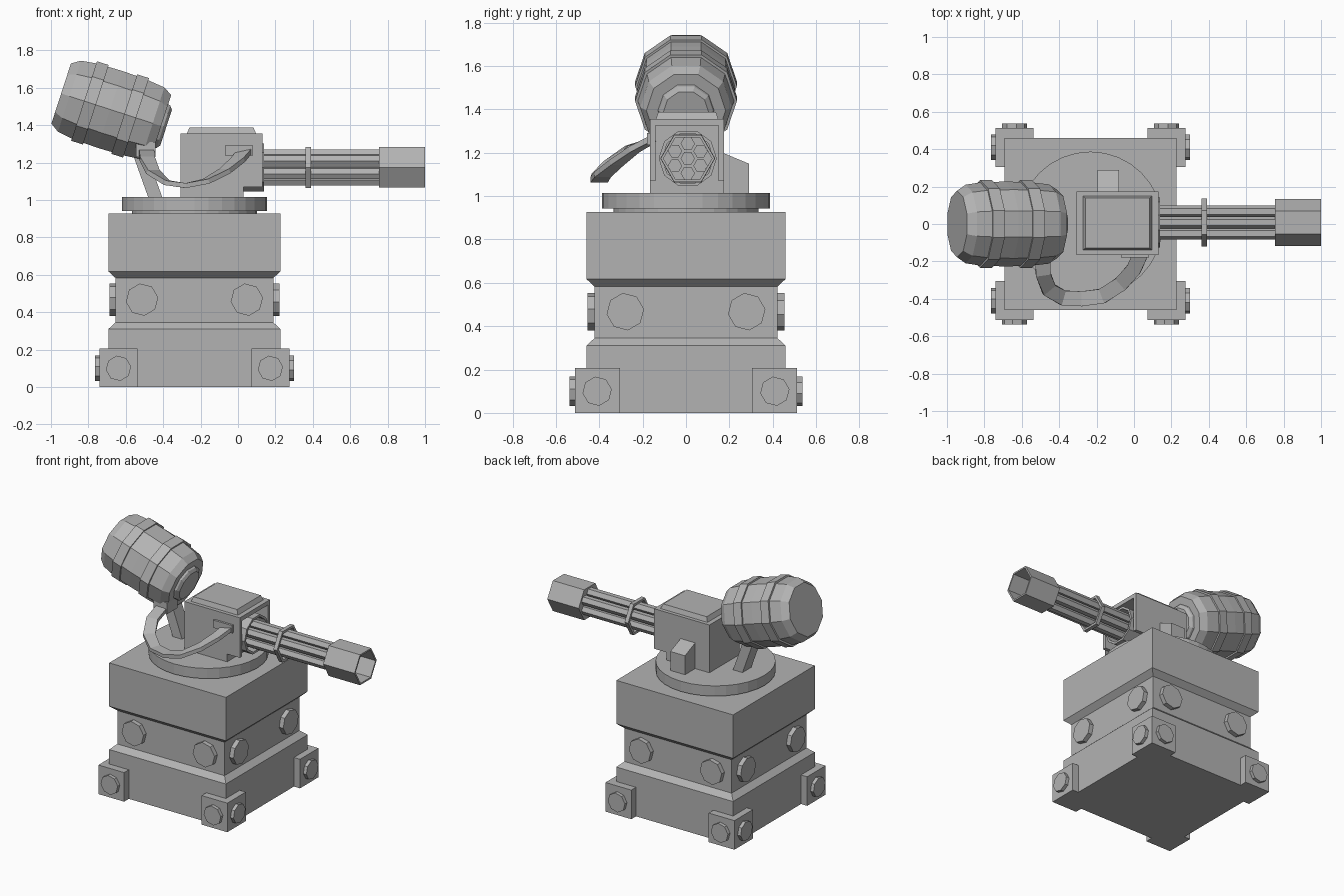
import bpy, bmesh, math
from mathutils import Matrix, Vector

if "Cube" in bpy.data.objects:
    bpy.data.objects.remove(bpy.data.objects["Cube"])

grey = bpy.data.materials.new("plain grey")
grey.diffuse_color = (0.45, 0.45, 0.45, 1)
grey.use_nodes = True
grey.node_tree.nodes["Principled BSDF"].inputs["Base Color"].default_value = grey.diffuse_color
CX = -0.233   # centre of the pedestal


def finish(name, bm):
    bmesh.ops.recalc_face_normals(bm, faces=bm.faces)
    me = bpy.data.meshes.new(name)
    bm.to_mesh(me)
    bm.free()
    me.materials.append(grey)
    ob = bpy.data.objects.new(name, me)
    bpy.context.collection.objects.link(ob)
    return ob


def box(name, lo, hi):
    bm = bmesh.new()
    bmesh.ops.create_cube(bm, size=1)
    for v in bm.verts:
        v.co = [lo[i] + (v.co[i] + 0.5) * (hi[i] - lo[i]) for i in range(3)]
    return finish(name, bm)


def lathe(name, profile, n, origin=(0, 0, 0), rot=None, start=90, closed=False):
    """Profile of (height, radius) turned round local z; closed makes a hollow ring."""
    bm = bmesh.new()
    m = Matrix.Translation(origin) @ (rot.to_4x4() if rot else Matrix())
    rings = []
    for h, r in profile:
        angs = [math.radians(start) + math.tau * i / n for i in range(n)]
        rings.append([bm.verts.new(m @ Vector((r * math.cos(a), r * math.sin(a), h))) for a in angs])
    pairs = list(zip(rings, rings[1:]))
    if closed:
        pairs.append((rings[-1], rings[0]))
    else:
        bm.faces.new(rings[0])
        bm.faces.new(rings[-1])
    for a, b in pairs:
        for i in range(n):
            j = (i + 1) % n
            bm.faces.new((a[i], a[j], b[j], b[i]))
    return finish(name, bm)


def extrude_profile(name, pts, y0, y1):
    """Outline in x-z, extruded along y."""
    bm = bmesh.new()
    a = [bm.verts.new((x, y0, z)) for x, z in pts]
    b = [bm.verts.new((x, y1, z)) for x, z in pts]
    bm.faces.new(a)
    bm.faces.new(b)
    for i in range(len(pts)):
        j = (i + 1) % len(pts)
        bm.faces.new((a[i], a[j], b[j], b[i]))
    return finish(name, bm)


def bolt(name, pos, direction, r, depth):
    q = Vector(direction).to_track_quat('Z', 'Y').to_matrix()
    lathe(name, [(-0.01, r), (depth, r)], 8, pos, q, 8)


# Pedestal: square profile with a narrower waist
S = math.sqrt(2)
lathe("pedestal", [(0, .46*S), (.31, .46*S), (.345, .422*S), (.583, .422*S),
                   (.618, .46*S), (.927, .46*S)], 4, (CX, 0, 0), None, 45)

# Corner feet and their bolts
for sx in (-1, 1):
    for sy in (-1, 1):
        xs = sorted((CX + sx * .305, CX + sx * .508))
        ys = sorted((sy * .305, sy * .513))
        box("corner_foot", (xs[0], ys[0], 0), (xs[1], ys[1], .207))
        bolt("foot_bolt", (CX + sx * .508, sy * .41, .1), (sx, 0, 0), .068, .024)
        bolt("foot_bolt", (CX + sx * .406, sy * .513, .1), (0, sy, 0), .068, .024)
        # Waist bolts
        bolt("waist_bolt", (CX + sx * .422, sy * .28, .467), (sx, 0, 0), .087, .032)
        bolt("waist_bolt", (CX + sx * .28, sy * .422, .467), (0, sy, 0), .087, .032)

# Turntable
lathe("turntable_neck", [(.92, .335), (.945, .335)], 32, (CX, 0, 0))
lathe("turntable", [(.942, .387), (1.015, .387)], 32, (CX, 0, 0))

# Gun housing: body, hood sides, roof with raised lid
Y0, Y1 = -.165, .175
box("gun_housing", (-.307, Y0, 1.01), (.03, Y1, 1.355))
box("hood_side_left", (.03, Y0, 1.07), (.13, Y0 + .025, 1.33))
box("hood_side_right", (.03, Y1 - .025, 1.07), (.13, Y1, 1.33))
box("hood_roof", (.03, Y0, 1.325), (.13, Y1, 1.355))
bm = bmesh.new()
bmesh.ops.create_cube(bm, size=1)
for v in bm.verts:
    k = 1 if v.co.z < 0 else .92
    v.co = (-.0885 + v.co.x * .372 * k, .005 + v.co.y * .29 * k, 1.37 + v.co.z * .035)
finish("roof_lid", bm)

# Side box on the back of the housing with a sloping top
side = extrude_profile("side_box", [(.17, 1.01), (.29, 1.01), (.29, 1.15), (.17, 1.2)], .08, .195)
for v in side.data.vertices:          # turn the profile from x-z to y-z
    x, y, z = v.co
    v.co = (-y, x, z)
side.data.flip_normals()
side.data.flip_normals()

# Rotary gun along x
along_x = Matrix.Rotation(math.radians(90), 3, 'Y')
G = (0, .008, 1.174)
lathe("gun_collar", [(.02, .134), (.14, .134), (.14, .118), (.05, .118)], 10, G, along_x)
for i in range(7):
    a = math.tau * i / 6
    r = .068 if i < 6 else 0
    lathe("gun_barrel", [(.03, .033), (.78, .033)], 6,
          (0, G[1] + r * math.sin(a), G[2] + r * math.cos(a)), along_x)
lathe("barrel_clamp", [(.362, .127), (.39, .127), (.39, .108), (.362, .108)], 6, G, along_x, closed=True)
lathe("muzzle", [(.753, .125), (1.0, .125), (1.0, .112), (.765, .112)], 6, G, along_x)

# Tilted ammunition keg with two hoops and an end cap
tilt = Matrix.Rotation(math.radians(108), 3, 'Y')
K = (-.684, 0, 1.484)
lathe("keg", [(-.275, .178), (-.228, .21), (-.14, .223), (0, .227), (.14, .223),
              (.24, .212), (.287, .183)], 10, K, tilt)
for s in (-.113, .113):
    lathe("keg_hoop", [(s - .033, .235), (s + .033, .235), (s + .033, .21), (s - .033, .21)],
          10, K, tilt, closed=True)
lathe("keg_cap", [(.27, .135), (.3, .125), (.315, .105)], 10, K, tilt)

# Strut carrying the keg
extrude_profile("keg_strut", [(-.475, 1.0), (-.4, 1.0), (-.5, 1.28), (-.575, 1.28)], -.05, .05)

# Feed belt from keg to housing
path = [(-.49, -.12, 1.27), (-.485, -.27, 1.22), (-.455, -.35, 1.15), (-.38, -.395, 1.092),
        (-.28, -.40, 1.077), (-.17, -.385, 1.1), (-.07, -.32, 1.155), (0, -.24, 1.215), (.04, -.15, 1.265)]
path = [Vector(p) for p in path]
bm = bmesh.new()
prev = None
for i, p in enumerate(path):
    t = (path[min(i + 1, 8)] - path[max(i - 1, 0)]).normalized()
    w = Vector((-t.y, t.x, 0)).normalized()
    n = t.cross(w) * .013
    w *= .04
    ring = [bm.verts.new(p + a * w + b * n) for a, b in ((-1, -1), (1, -1), (1, 1), (-1, 1))]
    if prev:
        for k in range(4):
            bm.faces.new((prev[k], prev[(k + 1) % 4], ring[(k + 1) % 4], ring[k]))
    if i in (0, 8):
        bm.faces.new(ring)
    prev = ring
finish("feed_belt", bm)
box("belt_socket", (-.07, -.18, 1.237), (.08, -.16, 1.292))
box("keg_outlet", (-.545, -.17, 1.23), (-.44, -.05, 1.31))
